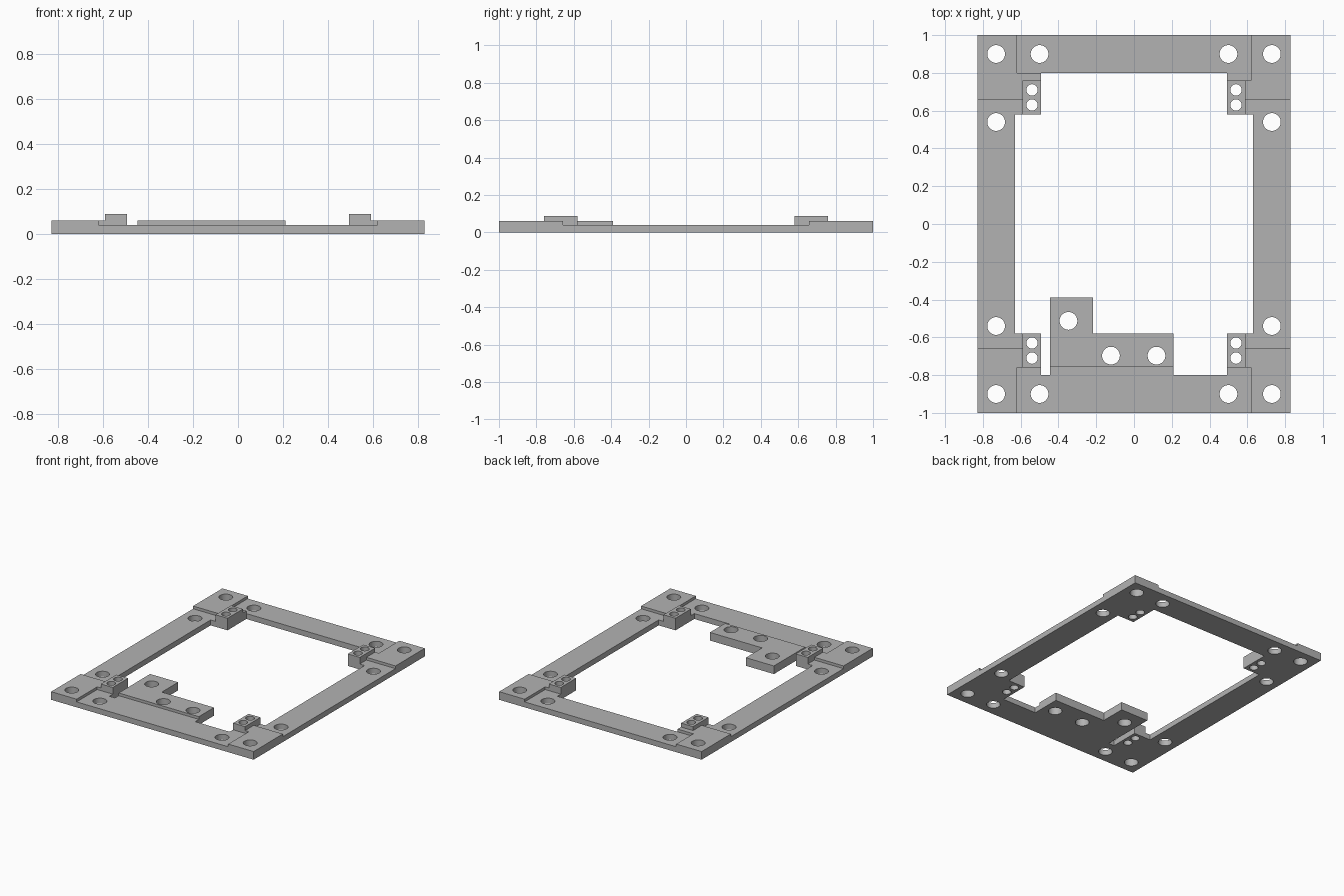
import bpy, bmesh, math

if "Cube" in bpy.data.objects:
    bpy.data.objects.remove(bpy.data.objects["Cube"])

GREY = (0.448, 0.448, 0.448, 1)
mat = bpy.data.materials.new("plain grey")
mat.use_nodes = True
mat.diffuse_color = GREY
mat.node_tree.nodes["Principled BSDF"].inputs["Base Color"].default_value = GREY

BEAM_H, PAD_H, POST_H = 0.04, 0.06, 0.089


def finish(name, bm):
    bmesh.ops.recalc_face_normals(bm, faces=bm.faces[:])
    mesh = bpy.data.meshes.new(name)
    bm.to_mesh(mesh)
    bm.free()
    mesh.materials.append(mat)
    obj = bpy.data.objects.new(name, mesh)
    bpy.context.scene.collection.objects.link(obj)
    return obj


def prism(name, outline, z0, z1):
    """Extrude a closed outline from z0 up to z1."""
    bm = bmesh.new()
    face = bm.faces.new([bm.verts.new((x, y, z0)) for x, y in outline])
    top = bmesh.ops.extrude_face_region(bm, geom=[face])["geom"]
    bmesh.ops.translate(bm, vec=(0, 0, z1 - z0),
                        verts=[v for v in top if isinstance(v, bmesh.types.BMVert)])
    return finish(name, bm)


def rect(x0, x1, y0, y1):
    return [(x0, y0), (x1, y0), (x1, y1), (x0, y1)]


def combine(target, other, operation):
    """Apply a boolean and discard the second object."""
    mod = target.modifiers.new("combine", 'BOOLEAN')
    mod.operation, mod.solver, mod.object = operation, 'EXACT', other
    bpy.context.view_layer.objects.active = target
    bpy.ops.object.modifier_apply(modifier=mod.name)
    bpy.data.objects.remove(other)


# Thin rectangular frame with stepped inner corners
plate = prism("mounting_frame", rect(-0.828, 0.828, -1, 1), 0, BEAM_H)
opening = [(0.63, 0.58), (0.492, 0.58), (0.492, 0.80),
           (-0.492, 0.80), (-0.492, 0.58), (-0.63, 0.58),
           (-0.63, -0.58), (-0.492, -0.58), (-0.492, -0.80),
           (0.492, -0.80), (0.492, -0.58), (0.63, -0.58)]
combine(plate, prism("opening_cutter", opening, -0.1, 0.2), 'DIFFERENCE')

# Raised corner pads and taller two-hole posts
for sx in (-1, 1):
    for sy in (-1, 1):
        pad = [(0.828, 1), (0.62, 1), (0.62, 0.76), (0.54, 0.76), (0.54, 0.658), (0.828, 0.658)]
        if sx < 0 < sy:  # this pad reaches round behind its post
            pad[2:4] = [(0.62, 0.80), (0.492, 0.80), (0.492, 0.74), (0.54, 0.74)]
        combine(plate, prism("corner_pad", [(sx * x, sy * y) for x, y in pad], 0.02, PAD_H), 'UNION')
        post = [(sx * x, sy * y) for x, y in rect(0.492, 0.59, 0.58, 0.76)]
        combine(plate, prism("post", post, 0.01, POST_H), 'UNION')

# Angled bracket on the front beam
low_tab = [(-0.446, -0.85), (0.21, -0.85), (0.21, -0.58), (-0.217, -0.58),
           (-0.217, -0.39), (-0.446, -0.39)]
combine(plate, prism("bracket_base", low_tab, 0, BEAM_H), 'UNION')
tall_tab = [(x, max(y, -0.757)) for x, y in low_tab]
combine(plate, prism("bracket_top", tall_tab, 0.02, PAD_H), 'UNION')

# Screw holes through every pad, beam, post and bracket
holes = [(-0.347, -0.513, 0.047), (-0.122, -0.697, 0.047), (0.119, -0.697, 0.047)]
for sx in (-1, 1):
    for sy in (-1, 1):
        holes += [(sx * x, sy * y, r) for x, y, r in (
            (0.73, 0.90, 0.047), (0.50, 0.90, 0.047), (0.73, 0.54, 0.047),
            (0.54, 0.71, 0.03), (0.54, 0.63, 0.03))]
bm = bmesh.new()
for x, y, r in holes:
    ring = bmesh.ops.create_cone(bm, cap_ends=True, segments=40, radius1=r, radius2=r, depth=0.4)
    bmesh.ops.translate(bm, verts=ring["verts"], vec=(x, y, 0.05))
combine(plate, finish("hole_cutter", bm), 'DIFFERENCE')

# Smooth hole walls, crisp edges
bpy.ops.object.select_all(action='DESELECT')
plate.select_set(True)
bpy.context.view_layer.objects.active = plate
bpy.ops.object.shade_smooth_by_angle(angle=math.radians(30))
